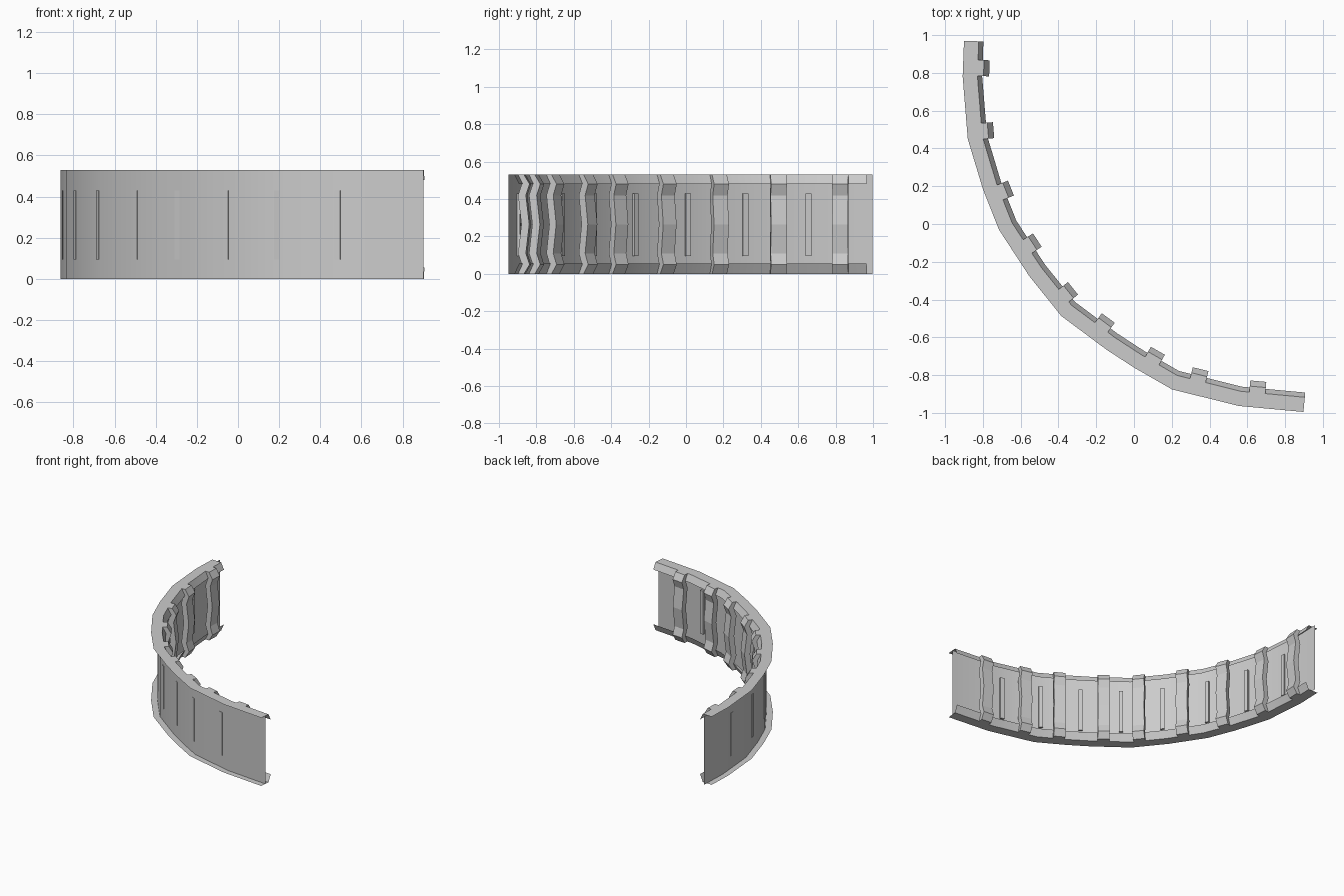
import bpy, bmesh
from mathutils import Vector

if "Cube" in bpy.data.objects:
    bpy.data.objects.remove(bpy.data.objects["Cube"])

H = 0.53
# outer edge of the curved rail, seen from above
PATH = [Vector(p) for p in [(-.90, .97), (-.907, .78), (-.88, .45), (-.80, .185), (-.715, -.03),
        (-.555, -.275), (-.385, -.487), (-.146, -.665), (0, -.76), (.20, -.875),
        (.553, -.963), (.897, -.995)]]


def inward(d):
    return Vector((-d.y, d.x))


def offset(u):
    """Path moved inward by u with mitred corners."""
    dirs = [(b - a).normalized() for a, b in zip(PATH, PATH[1:])]
    out = []
    for i, p in enumerate(PATH):
        n0 = inward(dirs[max(i - 1, 0)])
        n1 = inward(dirs[min(i, len(dirs) - 1)])
        m = (n0 + n1).normalized()
        out.append(p + m * (u / m.dot(n0)))
    return out


def make(name, verts, faces, smooth=False):
    me = bpy.data.meshes.new(name)
    me.from_pydata(verts, [], faces)
    ob = bpy.data.objects.new(name, me)
    bpy.context.collection.objects.link(ob)
    if smooth:
        bpy.ops.object.select_all(action='DESELECT')
        ob.select_set(True)
        bpy.context.view_layer.objects.active = ob
        bpy.ops.object.shade_smooth_by_angle(angle=0.5)
    return ob


def sweep(name, profile, extend=0):
    """Open profile of (inward offset, z) swept along the path."""
    verts, n = [], len(PATH)
    for u, z in profile:
        row = offset(u)
        row[0] = row[0] + Vector((0, extend))
        verts += [(p.x, p.y, z) for p in row]
    faces = [(r * n + i, r * n + i + 1, (r + 1) * n + i + 1, (r + 1) * n + i)
             for r in range(len(profile) - 1) for i in range(n - 1)]
    return make(name, verts, faces, True)


def frame(x, y):
    """Nearest point on the path with its tangent and inward normal."""
    q, best = Vector((x, y)), None
    for a, b in zip(PATH, PATH[1:]):
        t = max(0, min(1, (q - a).dot(b - a) / (b - a).length_squared))
        p = a.lerp(b, t)
        if best is None or (q - p).length < best[0]:
            best = ((q - p).length, p, (b - a).normalized())
    return best[1], best[2], inward(best[2])


def extrude(name, loop, place, width):
    """Closed (offset, z) loop extruded along the local tangent."""
    p, t, n = place
    k, verts = len(loop), []
    for s in (-width / 2, width / 2):
        for u, z in loop:
            v = p + t * s + n * u
            verts.append((v.x, v.y, z))
    faces = [(i, (i + 1) % k, (i + 1) % k + k, i + k) for i in range(k)]
    faces += [tuple(range(k))[::-1], tuple(range(k, 2 * k))]
    ob = make(name, verts, faces)
    bm = bmesh.new()
    bm.from_mesh(ob.data)
    bmesh.ops.recalc_face_normals(bm, faces=bm.faces)
    bm.to_mesh(ob.data)
    bm.free()


# wall sheet and the two lipped rails
sweep("wall", [(.045, H), (.045, 0)], .03)
sweep("top_rail", [(0, H), (.078, H), (.103, H - .05)])
sweep("bottom_rail", [(.103, .055), (.078, 0), (0, 0)])

# kinked posts on the inner side
front = [(.11, H), (.14, .48), (.12, .42), (.138, .265), (.12, .11), (.14, .05), (.11, 0)]
post_loop = front + [(u - .042, z) for u, z in reversed(front)]
POSTS = [(-.79, .825), (-.765, .495), (-.69, .175), (-.55, -.11), (-.36, -.37),
         (-.16, -.53), (.11, -.70), (.345, -.80), (.655, -.865)]
for i, c in enumerate(POSTS):
    extrude(f"post_{i + 1}", post_loop, frame(*c), .085)

# thin vertical ribs midway between the posts
rib_loop = [(.042, .095), (.06, .095), (.06, .43), (.042, .43)]
for i, (a, b) in enumerate(zip(POSTS, POSTS[1:])):
    extrude(f"rib_{i + 1}", rib_loop, frame((a[0] + b[0]) / 2, (a[1] + b[1]) / 2), .03)
